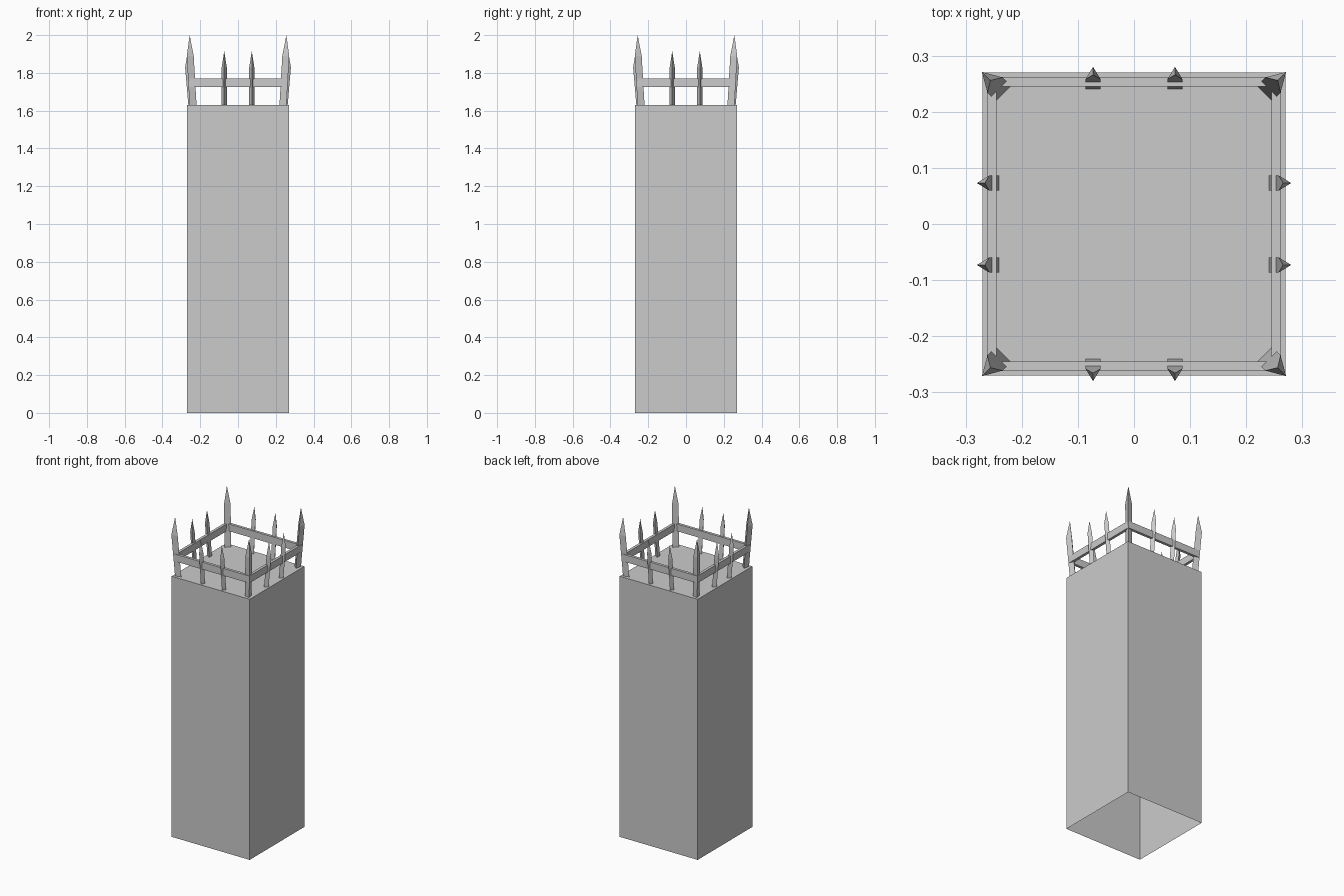
import bpy, bmesh
from math import radians, sqrt
from mathutils import Matrix, Vector

cube = bpy.data.objects.get("Cube")
if cube:
    bpy.data.objects.remove(cube)

stone = bpy.data.materials.new("plain_grey")
stone.use_nodes = True
GREY = (0.6, 0.6, 0.6, 1)
stone.diffuse_color = GREY
stone.node_tree.nodes["Principled BSDF"].inputs["Base Color"].default_value = GREY

HALF, TOP = 0.27, 1.63


def finish(name, bm):
    bmesh.ops.recalc_face_normals(bm, faces=bm.faces)
    mesh = bpy.data.meshes.new(name)
    bm.to_mesh(mesh)
    bm.free()
    mesh.materials.append(stone)
    obj = bpy.data.objects.new(name, mesh)
    bpy.context.collection.objects.link(obj)
    return obj


# Tower shaft: a tall box, open underneath
bm = bmesh.new()
bmesh.ops.create_cube(bm, size=1, matrix=Matrix.Translation((0, 0, TOP / 2))
                      @ Matrix.Diagonal((2 * HALF, 2 * HALF, TOP, 1)))
bm.normal_update()
bmesh.ops.delete(bm, geom=[f for f in bm.faces if f.normal.z < -0.5], context="FACES")
finish("tower_shaft", bm)

# Square rail: two square outlines joined into a closed ring
bm = bmesh.new()
loops = []
for half, z in ((0.262, 1.725), (0.262, 1.77), (0.245, 1.77), (0.245, 1.725)):
    loops.append([bm.verts.new((sx * half, sy * half, z))
                  for sx, sy in ((-1, -1), (1, -1), (1, 1), (-1, 1))])
for i in range(4):
    a, b = loops[i], loops[(i + 1) % 4]
    for j in range(4):
        k = (j + 1) % 4
        bm.faces.new((a[j], a[k], b[k], b[j]))
finish("square_rail", bm)


def spike(name, angle, along, inner, width, depth, height, lean):
    """Three-sided picket leaning outward, with a pointed tip; +y is outward."""
    bm = bmesh.new()
    rings = []
    for z, shift in ((0, 0), (0.7 * height, lean)):
        rings.append([bm.verts.new((along + x, inner + shift + y, TOP + z))
                      for x, y in ((-width / 2, 0), (width / 2, 0), (0, depth))])
    tip = bm.verts.new((along, inner + lean + depth * 0.35, TOP + height))
    low, high = rings
    bm.faces.new(low)
    for i in range(3):
        j = (i + 1) % 3
        bm.faces.new((low[i], low[j], high[j], high[i]))
        bm.faces.new((high[i], high[j], tip))
    bmesh.ops.rotate(bm, verts=bm.verts, cent=Vector(),
                     matrix=Matrix.Rotation(radians(angle), 3, "Z"))
    finish(name, bm)


# Two short pickets on each side and a taller one in each corner
for side in range(4):
    for n, along in enumerate((-0.073, 0.073)):
        spike(f"side_spike_{side}_{n}", 90 * side, along, 0.241, 0.027, 0.022, 0.285, 0.017)
    spike(f"corner_spike_{side}", 90 * side + 45, 0, 0.233 * sqrt(2), 0.038, 0.033, 0.37, 0.021)
